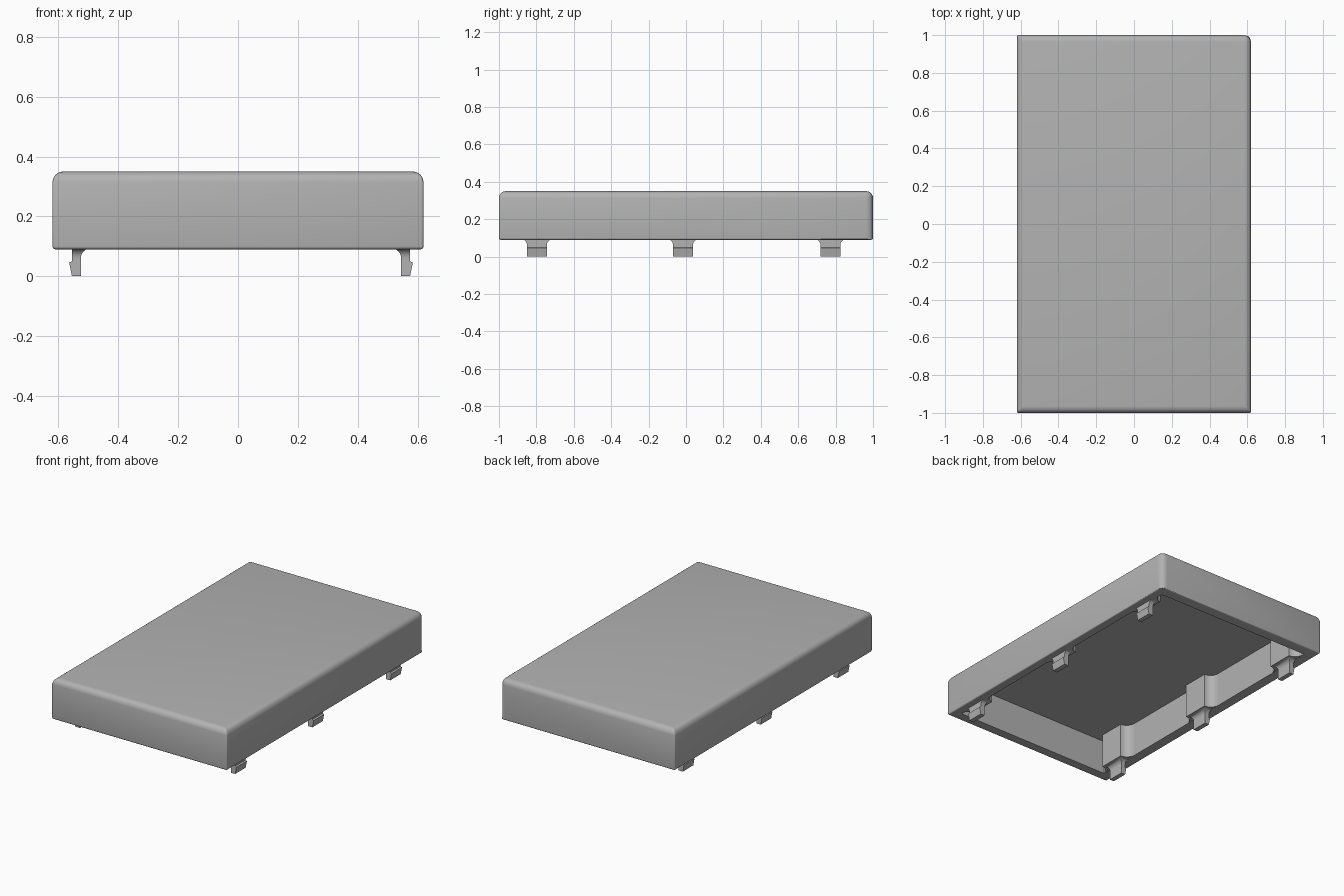
import bpy
import bmesh
from math import sin, cos, pi, radians

cube = bpy.data.objects.get("Cube")
if cube:
    bpy.data.objects.remove(cube, do_unlink=True)

RIM, TOP, CEILING = 0.09, 0.35, 0.31

grey = bpy.data.materials.new("plastic_grey")
grey.use_nodes = True
colour = (0.45, 0.45, 0.45, 1)
grey.diffuse_color = colour
grey.node_tree.nodes["Principled BSDF"].inputs["Base Color"].default_value = colour


def finish(bm, name):
    bmesh.ops.recalc_face_normals(bm, faces=bm.faces)
    mesh = bpy.data.meshes.new(name)
    bm.to_mesh(mesh)
    bm.free()
    mesh.materials.append(grey)
    obj = bpy.data.objects.new(name, mesh)
    bpy.context.collection.objects.link(obj)
    return obj


def activate(obj):
    bpy.ops.object.select_all(action="DESELECT")
    obj.select_set(True)
    bpy.context.view_layer.objects.active = obj


def smooth(obj):
    activate(obj)
    bpy.ops.object.shade_smooth_by_angle(angle=radians(35))


def loft(rings, name):
    """Skin a stack of equal-length rings and cap both ends."""
    bm = bmesh.new()
    loops = [[bm.verts.new(p) for p in ring] for ring in rings]
    n = len(loops[0])
    for a, b in zip(loops, loops[1:]):
        for i in range(n):
            j = (i + 1) % n
            bm.faces.new((a[i], a[j], b[j], b[i]))
    bm.faces.new(loops[0])
    bm.faces.new(loops[-1])
    return finish(bm, name)


def rounded_box(name, x0, x1, y0, y1, z0, z1, top, corner, upright, bottom):
    """Box with its own rounding for top, back left corner, other uprights and bottom."""
    bm = bmesh.new()
    bmesh.ops.create_cube(bm, size=1)
    weight = bm.edges.layers.float.new("bevel_weight_edge")
    for e in bm.edges:
        mid = (e.verts[0].co + e.verts[1].co) / 2
        if mid.z > 0.1:
            e[weight] = top
        elif mid.z < -0.1:
            e[weight] = bottom
        else:
            e[weight] = corner if mid.x > 0 and mid.y > 0 else upright
    for v in bm.verts:
        v.co = (x1 if v.co.x > 0 else x0, y1 if v.co.y > 0 else y0,
                z1 if v.co.z > 0 else z0)
    obj = finish(bm, name)
    mod = obj.modifiers.new("rounding", "BEVEL")
    mod.limit_method = "WEIGHT"
    mod.width = 0.04
    mod.segments = 6
    return obj


# Hollow cover, open underneath
cover = rounded_box("cover", -0.62, 0.62, -1, 1, RIM, TOP, 0.9, 1, 0.2, 0.25)
cutter = rounded_box("cavity_cutter", -0.55, 0.565, -0.935, 0.93, 0, CEILING, 0, 0.5, 0, 0)
cut = cover.modifiers.new("cavity", "BOOLEAN")
cut.operation = "DIFFERENCE"
cut.solver = "EXACT"
cut.object = cutter
activate(cover)
for mod in list(cover.modifiers):
    bpy.ops.object.modifier_apply(modifier=mod.name)
bpy.data.objects.remove(cutter, do_unlink=True)
smooth(cover)

# Ribs inside the long walls, each carrying a hooked clip
ARC = [i * pi / 12 for i in range(7)]
FLARE, HALF = 0.032, 0.053
RIB_HALF = HALF + FLARE
for side, label, inner, wall in ((-1, "right", 0.525, 0.55), (1, "left", 0.545, 0.565)):
    face = inner - FLARE
    for place, y in (("front", -0.797), ("middle", -0.016), ("back", 0.772)):
        # Rib plan: flat face, concave blends into the wall
        r = wall - face
        blend = [(face + r * (1 - cos(a)), RIB_HALF + r * (1 - sin(a))) for a in ARC]
        blend = [(wall - r * sin(a), RIB_HALF + r * (1 - cos(a))) for a in ARC]
        blend = [(wall - r * (1 - cos(a)), RIB_HALF + r * (1 - sin(a))) for a in ARC]
        plan = [(wall + 0.02, RIB_HALF + r)] + blend
        plan += [(u, -v) for u, v in reversed(plan)]
        rib = loft([[(side * u, y + v, z) for u, v in plan]
                    for z in (RIM + 0.002, CEILING + 0.01)], f"{label}_{place}_rib")
        smooth(rib)

        # Clip sections from foot to root: height, inner, outer, half width
        sections = [(0, inner, inner + 0.03, HALF),
                    (0.045, inner, inner + 0.039, HALF),
                    (0.05, inner, inner + 0.03, HALF)]
        for a in ARC:
            d = FLARE * (1 - cos(a))
            sections.append((RIM + 0.003 - FLARE * (1 - sin(a)), inner - d,
                             inner + 0.03, HALF + d))
        clip = loft([[(side * i, y - h, z), (side * o, y - h, z),
                      (side * o, y + h, z), (side * i, y + h, z)]
                     for z, i, o, h in sections], f"{label}_{place}_clip")
        smooth(clip)
